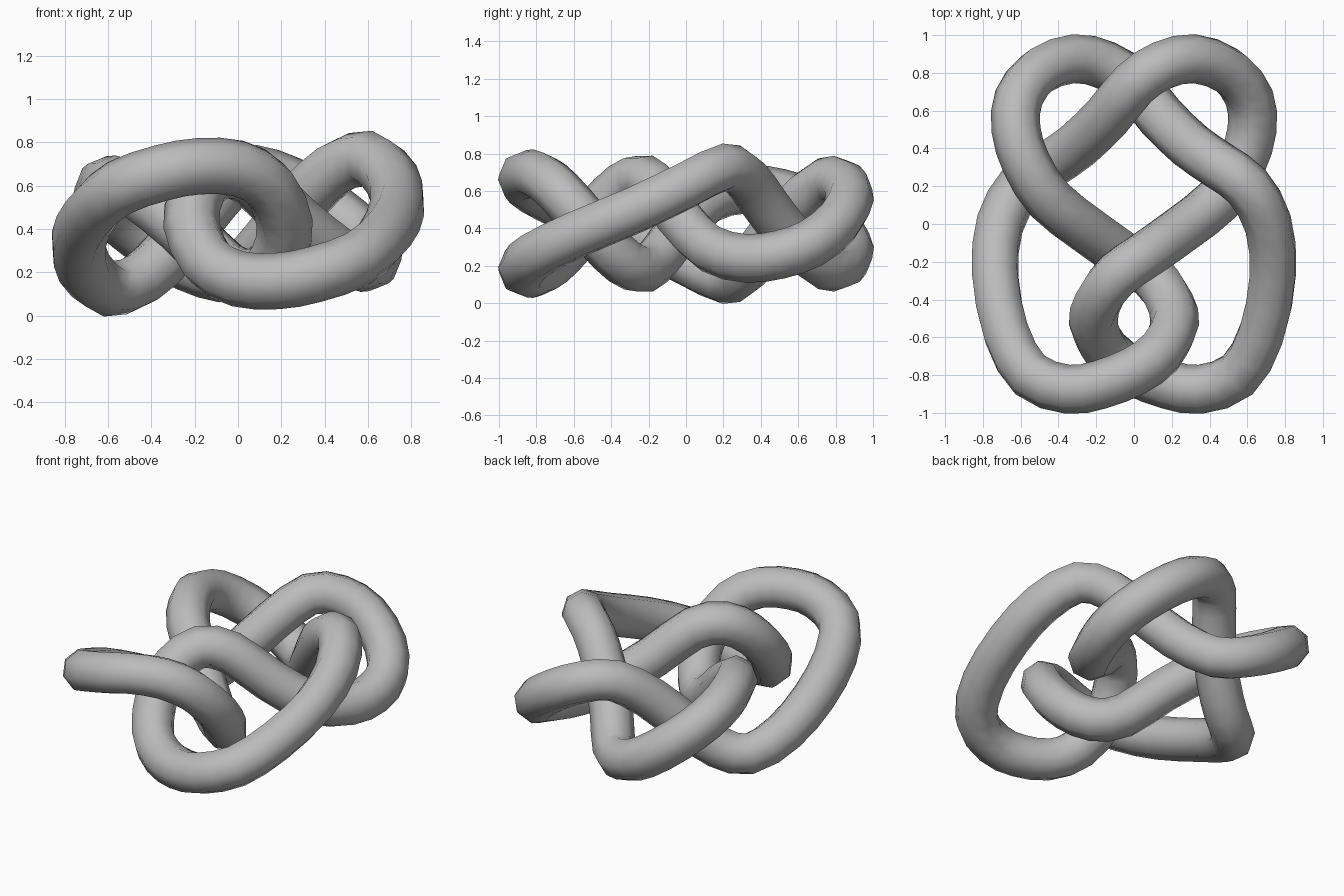
import bpy
from mathutils import Vector

cube = bpy.data.objects.get("Cube")
if cube:
    bpy.data.objects.remove(cube, do_unlink=True)

TUBE_RADIUS = 0.13
MIDDLE = 0.425  # height of the symmetry axis

# Centre line of half the knot, from the low to the high strand at the back
half_path = [
    (0, .74, .2), (-.15, .84, .21), (-.32, .875, .29), (-.5, .81, .42),
    (-.61, .67, .53), (-.625, .5, .59), (-.57, .32, .61), (-.45, .13, .56),
    (-.25, -.03, .4), (-.06, -.165, .22), (.09, -.27, .185), (.185, -.4, .28),
    (.215, -.53, .43), (.14, -.68, .6), (0, -.78, .68), (-.18, -.85, .69),
    (-.35, -.875, .66), (-.55, -.8, .59), (-.675, -.58, .48), (-.735, -.27, .35),
    (-.71, 0, .22), (-.6, .2, .125), (-.45, .31, .17), (-.3, .415, .31),
    (-.14, .57, .51),
]


def turned(point):
    """Half turn about the front-to-back axis."""
    x, y, z = point
    return (-x, y, 2 * MIDDLE - z)


def rounded(points):
    """Closed smooth path with one extra point between each pair."""
    result = []
    count = len(points)
    for i in range(count):
        before, start, end, after = (points[(i + k) % count] for k in (-1, 0, 1, 2))
        result.append(start)
        result.append((9 * (start + end) - before - after) / 16)
    return result


path = [Vector(p) for p in half_path + [turned(p) for p in half_path]]
path = rounded(path)

# Eight-sided tube swept along the closed path
curve = bpy.data.curves.new("knot_path", "CURVE")
curve.dimensions = "3D"
curve.bevel_depth = TUBE_RADIUS
curve.bevel_resolution = 2
curve.twist_mode = "MINIMUM"
spline = curve.splines.new("POLY")
spline.points.add(len(path) - 1)
for target, position in zip(spline.points, path):
    target.co = (*position, 1)
spline.use_cyclic_u = True
spline.use_smooth = True

knot = bpy.data.objects.new("knotted_tube", curve)
bpy.context.collection.objects.link(knot)
bpy.ops.object.select_all(action="DESELECT")
knot.select_set(True)
bpy.context.view_layer.objects.active = knot
bpy.ops.object.convert(target="MESH")
bpy.ops.object.shade_smooth()

# Plain grey finish
grey = bpy.data.materials.new("plain_grey")
grey.use_nodes = True
colour = (0.5, 0.5, 0.5, 1)
grey.diffuse_color = colour
grey.node_tree.nodes["Principled BSDF"].inputs["Base Color"].default_value = colour
knot.data.materials.clear()
knot.data.materials.append(grey)
